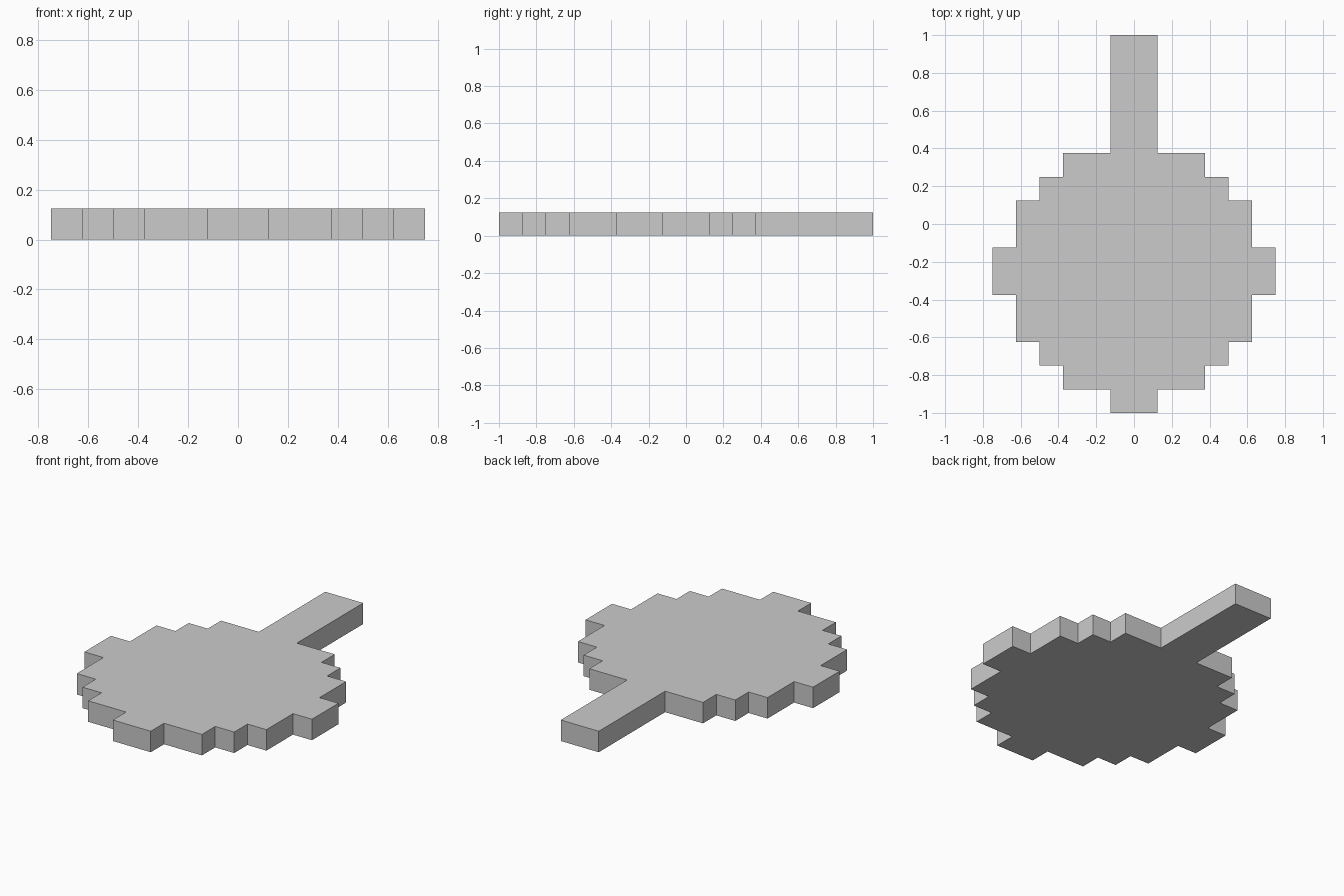
import bpy, bmesh

if "Cube" in bpy.data.objects:
    bpy.data.objects.remove(bpy.data.objects["Cube"])

U = 0.125  # one grid step of the stepped outline

# Right half of the outline in grid steps: stepped round body, then the handle
half = [(1, -8), (1, -7), (3, -7), (3, -6), (4, -6), (4, -5), (5, -5), (5, -3),
        (6, -3), (6, -1), (5, -1), (5, 1), (4, 1), (4, 2), (3, 2), (3, 3),
        (1, 3), (1, 8)]
outline = half + [(-x, y) for x, y in reversed(half)]

# Flat pan: mirrored outline extruded to one step thick
bm = bmesh.new()
base = bm.faces.new([bm.verts.new((x * U, y * U, 0)) for x, y in outline])
top = bmesh.ops.extrude_face_region(bm, geom=[base], use_keep_orig=True)["geom"]
bmesh.ops.translate(bm, vec=(0, 0, U),
                    verts=[v for v in top if isinstance(v, bmesh.types.BMVert)])
bmesh.ops.recalc_face_normals(bm, faces=bm.faces)

mesh = bpy.data.meshes.new("flat_pan")
bm.to_mesh(mesh)
bm.free()
bpy.context.collection.objects.link(bpy.data.objects.new("flat_pan", mesh))
